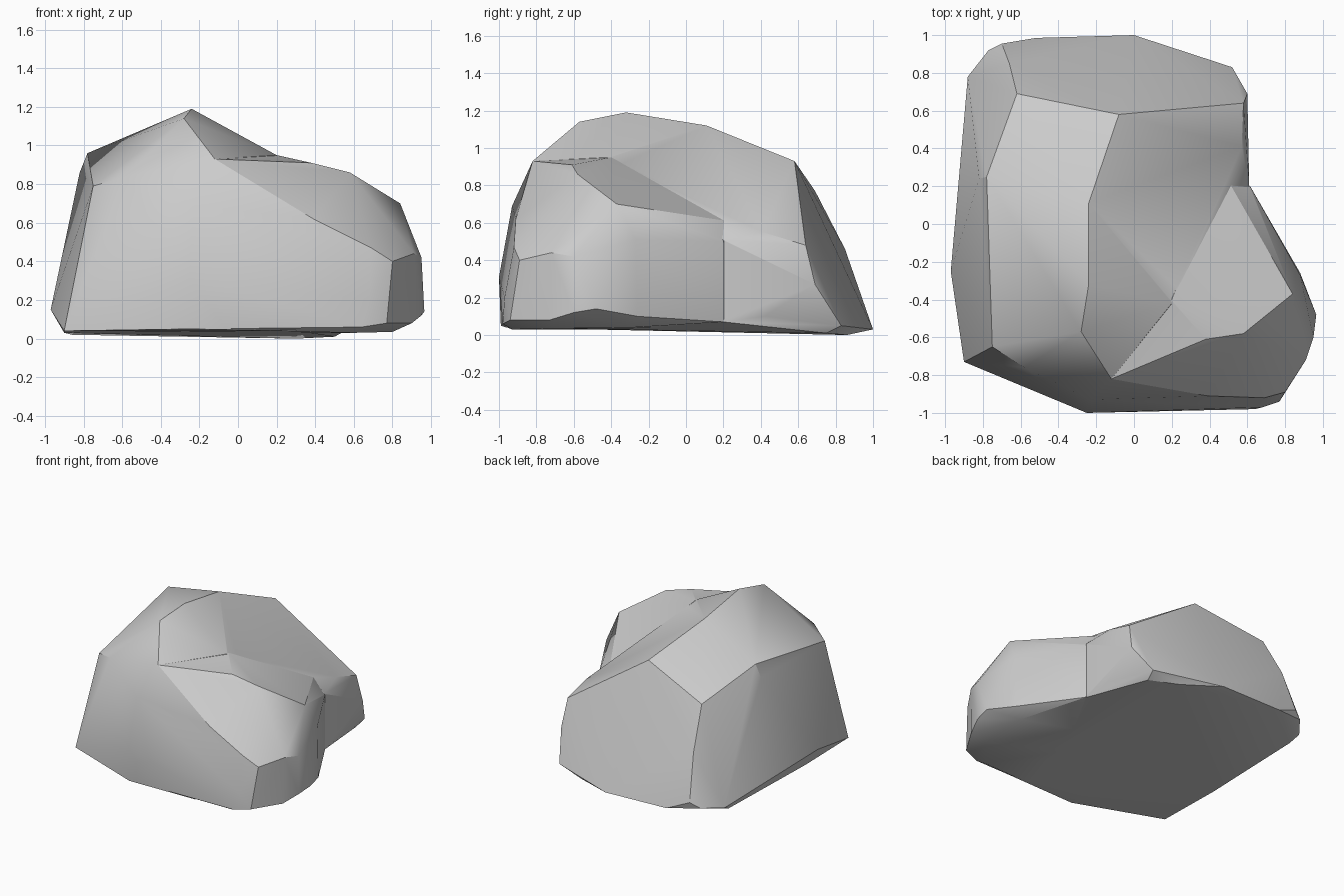
import bpy, bmesh, math

if "Cube" in bpy.data.objects:
    bpy.data.objects.remove(bpy.data.objects["Cube"])


def hull(name, pts):
    """Faceted stone chunk: convex hull of its corner points."""
    bm = bmesh.new()
    for p in pts:
        bm.verts.new(p)
    res = bmesh.ops.convex_hull(bm, input=bm.verts[:])
    loose = [v for v in bm.verts if not v.link_faces]
    bmesh.ops.delete(bm, geom=loose, context='VERTS')
    bmesh.ops.dissolve_limit(bm, angle_limit=math.radians(2),
                             verts=bm.verts[:], edges=bm.edges[:])
    bmesh.ops.recalc_face_normals(bm, faces=bm.faces[:])
    me = bpy.data.meshes.new(name)
    bm.to_mesh(me)
    bm.free()
    ob = bpy.data.objects.new(name, me)
    bpy.context.collection.objects.link(ob)
    return ob


# main body: top ridge, left shoulder, sloping back, right wall, foot
ridge = [(-.24, -.32, 1.19), (-.24, .11, 1.12), (-.28, -.57, 1.14),
         (-.08, .58, .93), (-.12, -.82, .93), (.20, -.42, .95)]
left = [(-.78, .25, .96), (-.82, .24, .86), (-.75, -.65, .79),
        (-.58, -.76, .84), (-.62, .69, .77), (-.97, -.25, .15),
        (-.94, 0, .14), (-.88, .78, .06), (-.77, .92, .08)]
back = [(-.70, .955, .12), (-.66, .85, .46), (-.52, .985, .04), (0, 1, .03),
        (.52, .83, .05), (.60, .69, .27), (.58, .64, .48)]
wall = [(.57, .41, .55), (.61, .20, .51), (.60, .42, .10), (.61, .20, .07)]
foot = [(-.90, -.73, .04), (-.25, -.99, .05), (-.25, -1, .31),
        (-.23, -.93, .69), (.30, -.96, .04), (.30, .86, 0), (-.90, -.2, .03),
        (-.86, .70, .02), (.5, .75, .01)]
rock = hull("rock", ridge + left + back + wall + foot)

# front right lobe, leaving the hollow in the right side
lobe_top = [(.20, -.40, .95), (-.12, -.82, .93), (.38, -.61, .91),
            (.58, -.58, .86), (.84, -.37, .70), (.47, .28, .60)]
lobe_side = [(.88, -.27, .51), (.95, -.60, .42), (.91, -.72, .44),
             (.80, -.89, .40), (.69, -.92, .47), (.39, -.91, .62),
             (.615, .20, .50), (.615, .20, .07), (.88, -.26, .10),
             (.965, -.48, .14), (.95, -.60, .12), (.90, -.73, .08),
             (.77, -.94, .08), (.68, -.97, .20), (.64, -.98, .06)]
lobe_foot = [(.60, -.93, .03), (.80, -.70, .035), (.80, -.30, .04),
             (-.20, -.98, .05), (-.25, -1, .31), (-.23, -.93, .69),
             (0, 0, .03)]
lobe = hull("rock_lobe", lobe_top + lobe_side + lobe_foot)

# fuse the two chunks into a single stone
mod = rock.modifiers.new("fuse", 'BOOLEAN')
mod.operation = 'UNION'
mod.solver = 'EXACT'
mod.object = lobe
bpy.context.view_layer.objects.active = rock
rock.select_set(True)
bpy.ops.object.modifier_apply(modifier=mod.name)
bpy.data.objects.remove(lobe)
bpy.ops.object.shade_smooth_by_angle(angle=math.radians(25))
